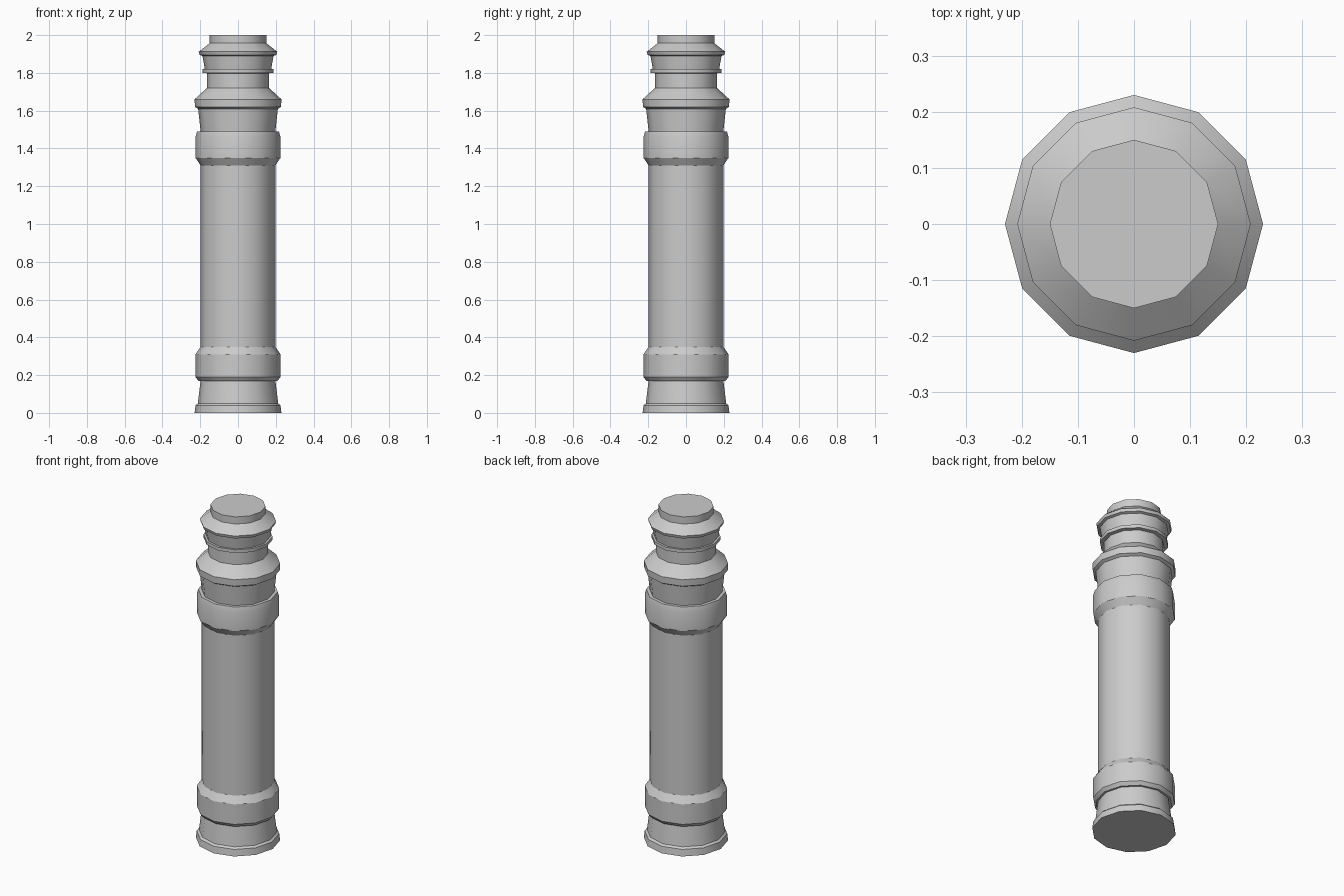
import bpy, bmesh
from math import cos, sin, pi, radians

if "Cube" in bpy.data.objects:
    bpy.data.objects.remove(bpy.data.objects["Cube"])

SIDES = 12

# Radius, height from the foot up
PROFILE = [
    (0.23, 0.0), (0.225, 0.04), (0.213, 0.05), (0.198, 0.17),       # flared foot
    (0.21, 0.17), (0.225, 0.19), (0.225, 0.31), (0.198, 0.35),      # lower band
    (0.198, 1.31), (0.225, 1.35), (0.225, 1.46), (0.217, 1.49),     # shaft, upper band
    (0.198, 1.49), (0.211, 1.61),                                   # flared neck
    (0.228, 1.62), (0.23, 1.66), (0.165, 1.72),                     # shoulder
    (0.165, 1.798), (0.188, 1.80), (0.188, 1.82),                   # thin ring
    (0.176, 1.82), (0.188, 1.89),                                   # upper neck
    (0.203, 1.895), (0.208, 1.912), (0.15, 1.957), (0.15, 2.0),     # cap and top plug
]


def lathe(name, profile):
    bm = bmesh.new()
    rings = [[bm.verts.new((r * cos(2 * pi * i / SIDES), r * sin(2 * pi * i / SIDES), z))
              for i in range(SIDES)] for r, z in profile]
    for a, b in zip(rings, rings[1:]):
        for i in range(SIDES):
            j = (i + 1) % SIDES
            bm.faces.new((a[i], a[j], b[j], b[i]))
    bm.faces.new(rings[0][::-1])
    bm.faces.new(rings[-1])
    mesh = bpy.data.meshes.new(name)
    bm.to_mesh(mesh)
    bm.free()
    obj = bpy.data.objects.new(name, mesh)
    bpy.context.collection.objects.link(obj)
    return obj


# Turned column, smooth around its sides with crisp moulding edges
column = lathe("column", PROFILE)
bpy.context.view_layer.objects.active = column
column.select_set(True)
bpy.ops.object.shade_smooth_by_angle(angle=radians(31))
